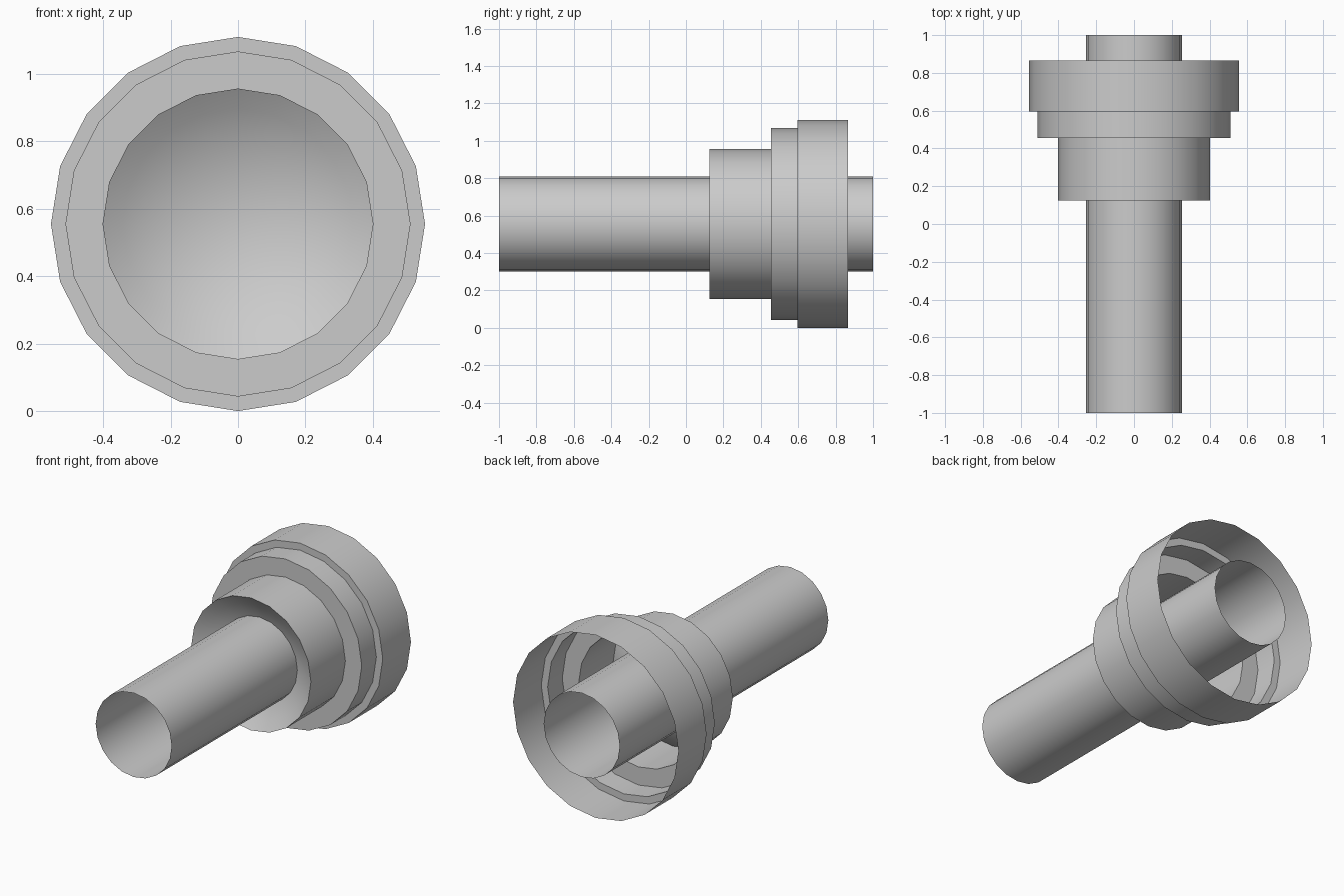
import bpy, bmesh, math

if "Cube" in bpy.data.objects:
    bpy.data.objects.remove(bpy.data.objects["Cube"])

SIDES = 20
CENTRE_Z = 0.555


def lathe(name, profile):
    """Spin (radius, y) points around the long axis; radius 0 makes a pole."""
    bm = bmesh.new()
    rings = []
    for r, y in profile:
        if r == 0:
            rings.append([bm.verts.new((0, y, CENTRE_Z))] * SIDES)
            continue
        rings.append([bm.verts.new((r * math.sin(2 * math.pi * i / SIDES), y,
                                    CENTRE_Z + r * math.cos(2 * math.pi * i / SIDES)))
                      for i in range(SIDES)])
    for a, b in zip(rings, rings[1:]):
        for i in range(SIDES):
            j = (i + 1) % SIDES
            quad = [a[i], a[j], b[j], b[i]]
            bm.faces.new(list(dict.fromkeys(quad)))
    bmesh.ops.recalc_face_normals(bm, faces=bm.faces)
    mesh = bpy.data.meshes.new(name)
    bm.to_mesh(mesh)
    bm.free()
    obj = bpy.data.objects.new(name, mesh)
    bpy.context.collection.objects.link(obj)
    bpy.ops.object.select_all(action='DESELECT')
    obj.select_set(True)
    bpy.context.view_layer.objects.active = obj
    bpy.ops.object.shade_smooth_by_angle(angle=math.radians(30))
    return obj


# Long open tube
lathe("inner_tube", [(0.255, -1.0), (0.255, 1.0)])

# Stepped thin collar, open at the back
lathe("stepped_collar", [(0.402, 0.125), (0.402, 0.455), (0.512, 0.455),
                         (0.512, 0.595), (0.555, 0.595), (0.555, 0.865)])

# Shallow concave bowl recessed in the collar's front opening
RIM, DEPTH, STEPS = 0.402, 0.13, 6
R = (RIM ** 2 + DEPTH ** 2) / (2 * DEPTH)
half = math.asin(RIM / R)
bowl = [(R * math.sin(half * k / STEPS),
         0.125 + DEPTH - R * (1 - math.cos(half * k / STEPS)))
        for k in range(STEPS, 0, -1)]
lathe("front_bowl", bowl + [(0, 0.125 + DEPTH)])
